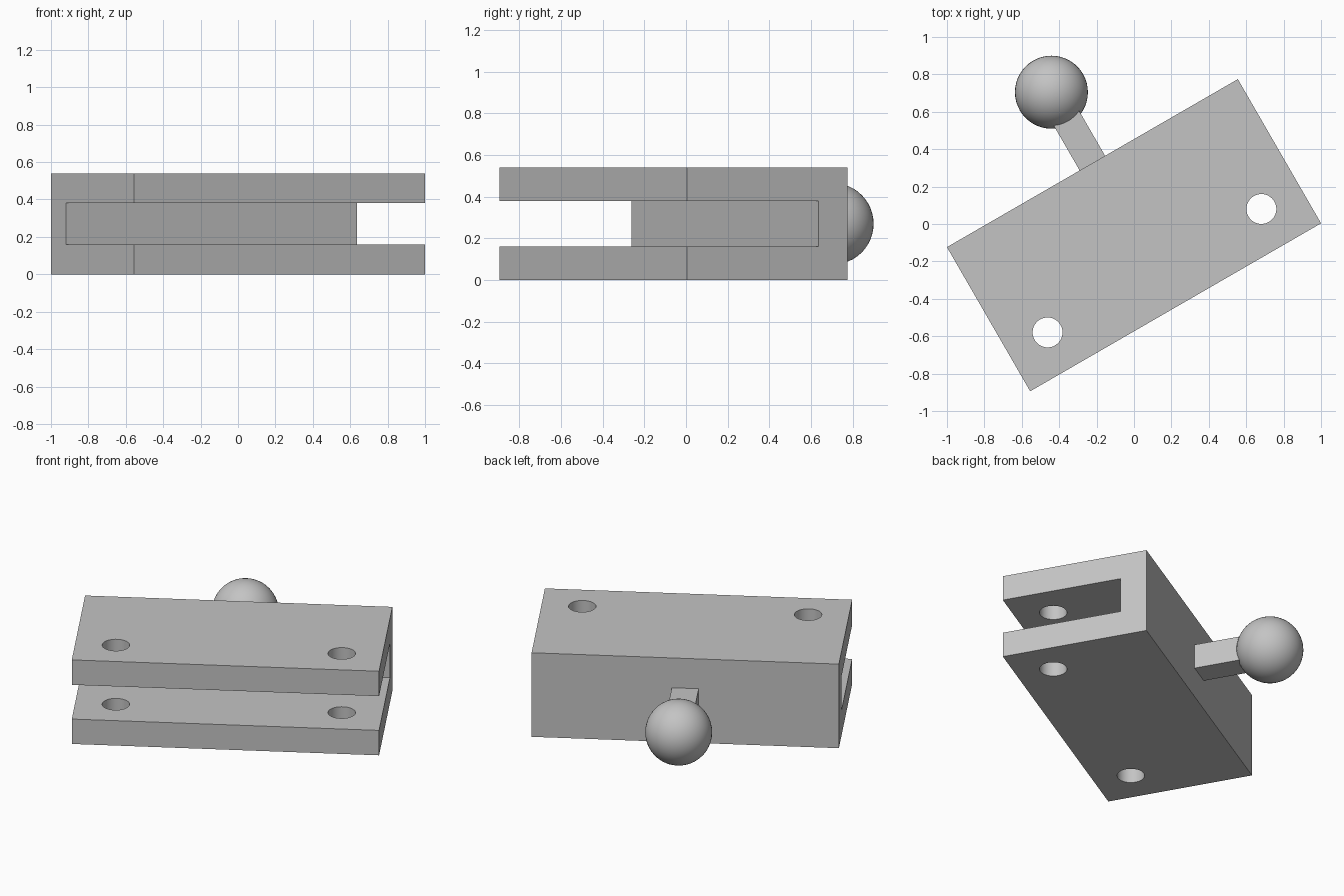
import bpy, bmesh, math
from mathutils import Matrix

cube = bpy.data.objects.get("Cube")
if cube:
    bpy.data.objects.remove(cube, do_unlink=True)

# Whole model is laid out straight, then turned about z
FRAME = Matrix.Translation((0, -0.06, 0)) @ Matrix.Rotation(math.radians(30), 4, 'Z')
HALF_LEN, HALF_WID, HEIGHT = 0.898, 0.445, 0.54
SLOT_LOW, SLOT_HIGH, WALL = 0.16, 0.38, 0.16
MID = HEIGHT / 2

grey = bpy.data.materials.new("plain grey")
grey.use_nodes = True
colour = (0.55, 0.55, 0.55, 1)
grey.diffuse_color = colour
grey.node_tree.nodes["Principled BSDF"].inputs["Base Color"].default_value = colour


def make(name, bm):
    bmesh.ops.recalc_face_normals(bm, faces=bm.faces)
    mesh = bpy.data.meshes.new(name)
    bm.to_mesh(mesh)
    bm.free()
    mesh.materials.append(grey)
    obj = bpy.data.objects.new(name, mesh)
    obj.matrix_world = FRAME
    bpy.context.collection.objects.link(obj)
    return obj


def select(obj):
    bpy.ops.object.select_all(action='DESELECT')
    obj.select_set(True)
    bpy.context.view_layer.objects.active = obj


# Clevis body: C-shaped profile in y-z, extruded along x
inner = HALF_WID - WALL
profile = [(-HALF_WID, 0), (HALF_WID, 0), (HALF_WID, HEIGHT), (-HALF_WID, HEIGHT),
           (-HALF_WID, SLOT_HIGH), (inner, SLOT_HIGH), (inner, SLOT_LOW), (-HALF_WID, SLOT_LOW)]
bm = bmesh.new()
face = bm.faces.new([bm.verts.new((-HALF_LEN, y, z)) for y, z in profile])
ext = bmesh.ops.extrude_face_region(bm, geom=[face])
bmesh.ops.translate(bm, vec=(2 * HALF_LEN, 0, 0),
                    verts=[v for v in ext["geom"] if isinstance(v, bmesh.types.BMVert)])
body = make("clevis_body", bm)

# Pin holes through both plates
bm = bmesh.new()
for side in (-1, 1):
    bmesh.ops.create_cone(bm, cap_ends=True, segments=48, radius1=0.08, radius2=0.08, depth=1,
                          matrix=Matrix.Translation((side * 0.66, -0.219, MID)))
cutter = make("hole_cutter", bm)
cutter.hide_render = True
bpy.context.view_layer.update()
cut = body.modifiers.new("pin_holes", 'BOOLEAN')
cut.operation, cut.solver, cut.object = 'DIFFERENCE', 'EXACT', cutter
select(body)
bpy.ops.object.modifier_apply(modifier=cut.name)
bpy.data.objects.remove(cutter, do_unlink=True)
bpy.ops.object.shade_smooth_by_angle(angle=math.radians(30))

# Square stem from the back wall into the ball
BALL_Y = 0.883
bm = bmesh.new()
start = HALF_WID - 0.02
bmesh.ops.create_cube(bm, size=1, matrix=Matrix.Translation((0, (start + BALL_Y) / 2, MID))
                      @ Matrix.Diagonal((0.157, BALL_Y - start, 0.157, 1)))
make("square_stem", bm)

# Ball at the end of the stem
bm = bmesh.new()
bmesh.ops.create_uvsphere(bm, u_segments=48, v_segments=24, radius=0.195,
                          matrix=Matrix.Translation((0, BALL_Y, MID)))
ball = make("ball_end", bm)
select(ball)
bpy.ops.object.shade_smooth()
